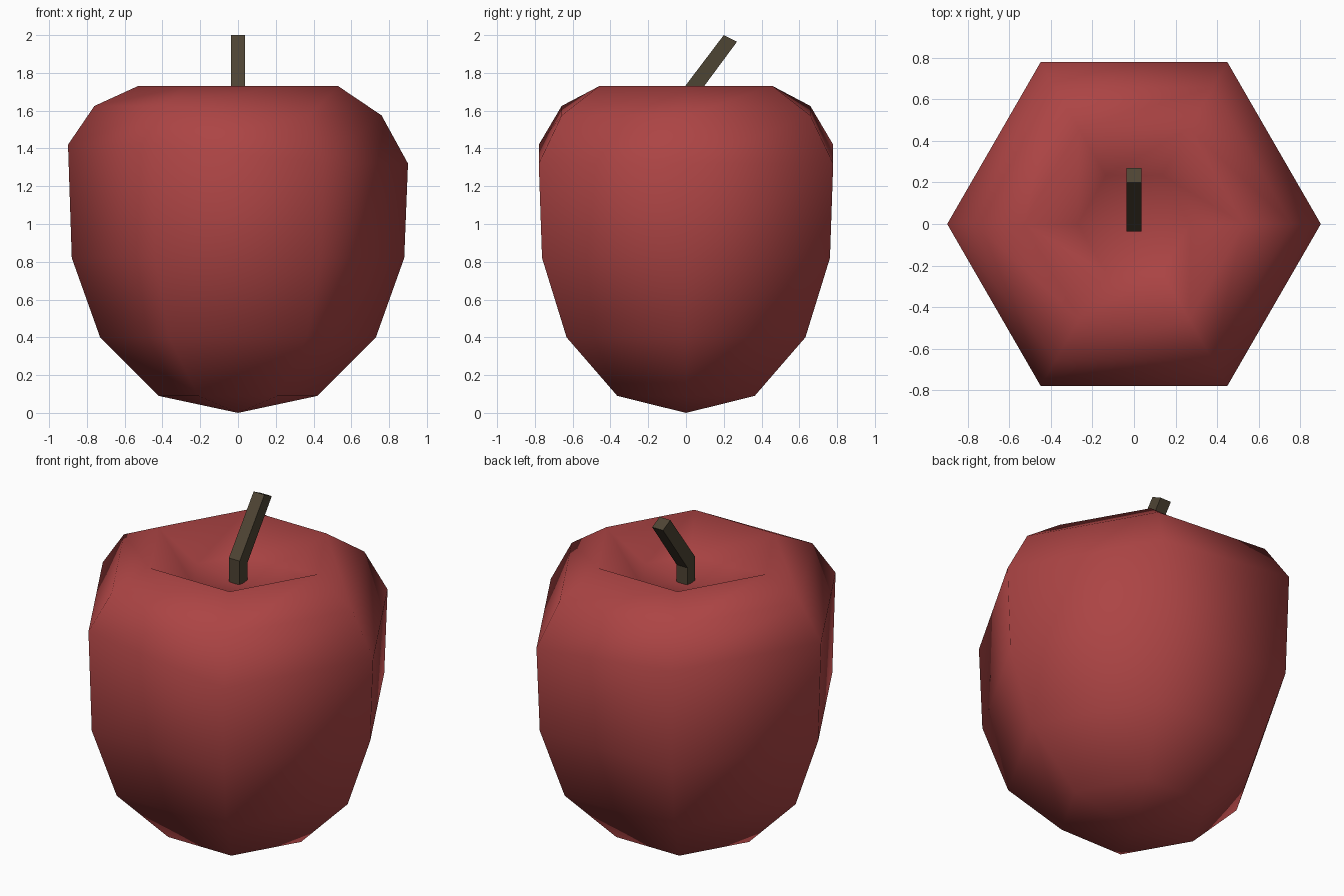
import bpy, bmesh, math

if "Cube" in bpy.data.objects:
    bpy.data.objects.remove(bpy.data.objects["Cube"])

def material(name, rgb):
    m = bpy.data.materials.new(name)
    m.diffuse_color = (*rgb, 1)
    m.use_nodes = True
    m.node_tree.nodes["Principled BSDF"].inputs["Base Color"].default_value = m.diffuse_color
    return m

def finish(bm, name, mat, smooth):
    bmesh.ops.recalc_face_normals(bm, faces=bm.faces)
    for f in bm.faces:
        f.smooth = smooth
    me = bpy.data.meshes.new(name)
    bm.to_mesh(me)
    bm.free()
    me.materials.append(mat)
    ob = bpy.data.objects.new(name, me)
    bpy.context.collection.objects.link(ob)
    return ob

def bridge(bm, a, b):
    n = len(a)
    for i in range(n):
        bm.faces.new((a[i], a[(i + 1) % n], b[(i + 1) % n], b[i]))

red = material("apple_red", (0.413, 0.058, 0.058))
brown = material("stem_brown", (0.076, 0.058, 0.034))

# Apple: six-sided lathe; (radius, height on -x half, height on +x half)
profile = [(0.42, 0.09, 0.09), (0.73, 0.40, 0.40), (0.88, 0.82, 0.82),
           (0.90, 1.42, 1.32), (0.76, 1.625, 1.575), (0.53, 1.73, 1.73),
           (0.27, 1.58, 1.58)]
bm = bmesh.new()
rings = []
for r, z_left, z_right in profile:
    ring = []
    for i in range(6):
        c, s = math.cos(i * math.pi / 3), math.sin(i * math.pi / 3)
        ring.append(bm.verts.new((r * c, r * s, z_right if c > 0 else z_left)))
    rings.append(ring)
for a, b in zip(rings, rings[1:]):
    bridge(bm, a, b)
# Bottom point and centre of the top hollow
for ring, z in ((rings[0], 0.0), (rings[-1], 1.54)):
    pole = bm.verts.new((0, 0, z))
    for i in range(6):
        bm.faces.new((ring[i], ring[(i + 1) % 6], pole))
finish(bm, "apple_body", red, True)

# Stem: square bar that bends backwards; each section is (front y, z), (back y, z)
bm = bmesh.new()
sections = [((-0.035, 1.50), (0.037, 1.50)),
            ((-0.035, 1.69), (0.037, 1.65)),
            ((0.20, 2.00), (0.27, 1.965))]
loops = []
for (y0, z0), (y1, z1) in sections:
    loops.append([bm.verts.new(p) for p in ((-0.036, y0, z0), (0.036, y0, z0),
                                            (0.036, y1, z1), (-0.036, y1, z1))])
for a, b in zip(loops, loops[1:]):
    bridge(bm, a, b)
bm.faces.new(loops[0])
bm.faces.new(loops[-1])
finish(bm, "stem", brown, False)
